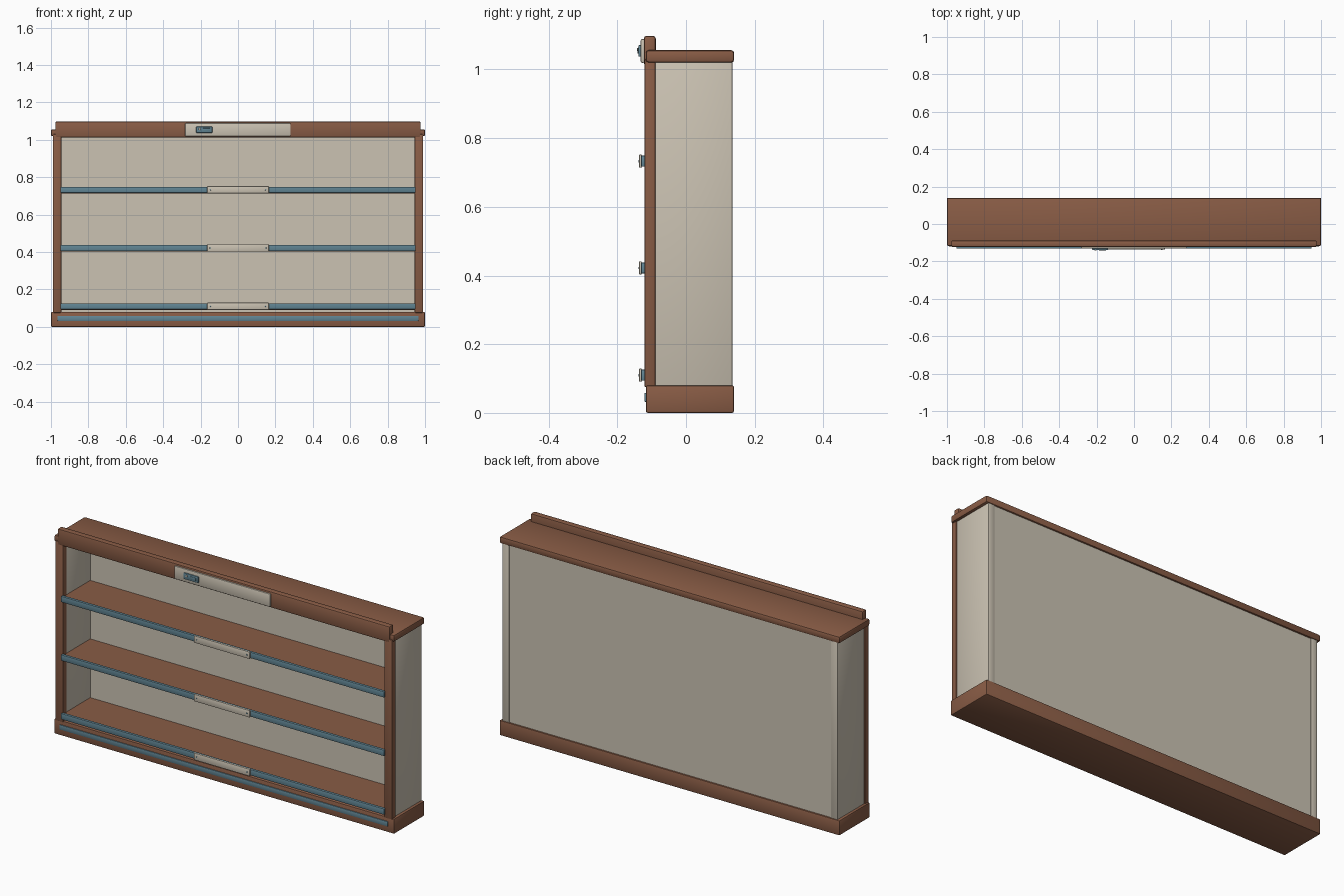
import bpy, bmesh, math
from mathutils import Matrix, Vector

if "Cube" in bpy.data.objects:
    bpy.data.objects.remove(bpy.data.objects["Cube"])


def material(name, rgb):
    m = bpy.data.materials.new(name)
    m.diffuse_color = (*rgb, 1)
    m.use_nodes = True
    m.node_tree.nodes["Principled BSDF"].inputs["Base Color"].default_value = m.diffuse_color
    return m


WOOD = material("brown_wood", (0.25, 0.107, 0.06))
CREAM = material("cream_paint", (0.60, 0.545, 0.45))
BLUE = material("blue_trim", (0.12, 0.235, 0.295))


def finish(bm, name, mat):
    mesh = bpy.data.meshes.new(name)
    bm.to_mesh(mesh)
    bm.free()
    ob = bpy.data.objects.new(name, mesh)
    bpy.context.collection.objects.link(ob)
    mesh.materials.append(mat)
    bpy.ops.object.select_all(action='DESELECT')
    ob.select_set(True)
    bpy.context.view_layer.objects.active = ob
    bpy.ops.object.shade_smooth_by_angle(angle=math.radians(35))
    return ob


def box(name, x, y, z, mat, bevel=0.0, segments=2):
    """Box from (min, max) ranges with rounded edges."""
    bm = bmesh.new()
    bmesh.ops.create_cube(bm, size=1)
    size = [r[1] - r[0] for r in (x, y, z)]
    mid = [(r[0] + r[1]) / 2 for r in (x, y, z)]
    bmesh.ops.scale(bm, vec=size, verts=bm.verts)
    bmesh.ops.translate(bm, vec=mid, verts=bm.verts)
    if bevel:
        bmesh.ops.bevel(bm, geom=bm.edges[:], offset=bevel, segments=segments,
                        profile=0.5, affect='EDGES')
    return finish(bm, name, mat)


def stud(name, x, y, z, radius, depth, mat):
    """Short round pin facing the front."""
    bm = bmesh.new()
    bmesh.ops.create_cone(bm, cap_ends=True, segments=16, radius1=radius,
                          radius2=radius * 0.8, depth=depth,
                          matrix=Matrix.Translation(Vector((x, y, z)))
                          @ Matrix.Rotation(math.pi / 2, 4, 'X'))
    return finish(bm, name, mat)


# Plinth, top board and header rail
box("base_plinth", (-1, 1), (-0.117, 0.14), (0, 0.08), WOOD, 0.006)
box("base_trim_strip", (-0.965, 0.965), (-0.121, -0.112), (0.032, 0.058), BLUE, 0.002)
box("top_board", (-1, 1), (-0.117, 0.14), (1.02, 1.056), WOOD, 0.008)
box("header_rail", (-0.977, 0.977), (-0.123, -0.088), (1.012, 1.098), WOOD, 0.008)

# Back panel, sides and front posts
box("back_panel", (-0.945, 0.945), (0.112, 0.132), (0.075, 1.025), CREAM)
for s, side in ((-1, "left"), (1, "right")):
    box(side + "_panel", sorted((s * 0.947, s * 0.985)), (-0.095, 0.135),
        (0.075, 1.025), CREAM, 0.003)
    box(side + "_front_post", sorted((s * 0.945, s * 0.99)), (-0.121, -0.089),
        (0.075, 1.03), WOOD, 0.004)

# Shelves with front edge strip and label holder
for i, z in enumerate((0.11, 0.422, 0.733), 1):
    box(f"shelf_{i}", (-0.948, 0.948), (-0.118, 0.115), (z - 0.02, z + 0.008), WOOD)
    box(f"shelf_edge_{i}", (-0.95, 0.95), (-0.131, -0.115),
        (z - 0.016, z + 0.016), BLUE, 0.003)
    box(f"label_holder_{i}", (-0.165, 0.165), (-0.137, -0.128),
        (z - 0.019, z + 0.019), CREAM, 0.003)
    for s in (-1, 1):
        stud(f"label_pin_{i}", s * 0.148, -0.1372, z, 0.004, 0.003, BLUE)

# Header plaque with small badge
box("header_plaque", (-0.283, 0.281), (-0.132, -0.12), (1.019, 1.089), CREAM, 0.005)
box("plaque_badge", (-0.224, -0.137), (-0.139, -0.13), (1.037, 1.071), BLUE, 0.004)
box("badge_inset", (-0.188, -0.15), (-0.1405, -0.137), (1.046, 1.062), BLUE, 0.001)
stud("badge_button", -0.205, -0.1395, 1.058, 0.006, 0.005, CREAM)
